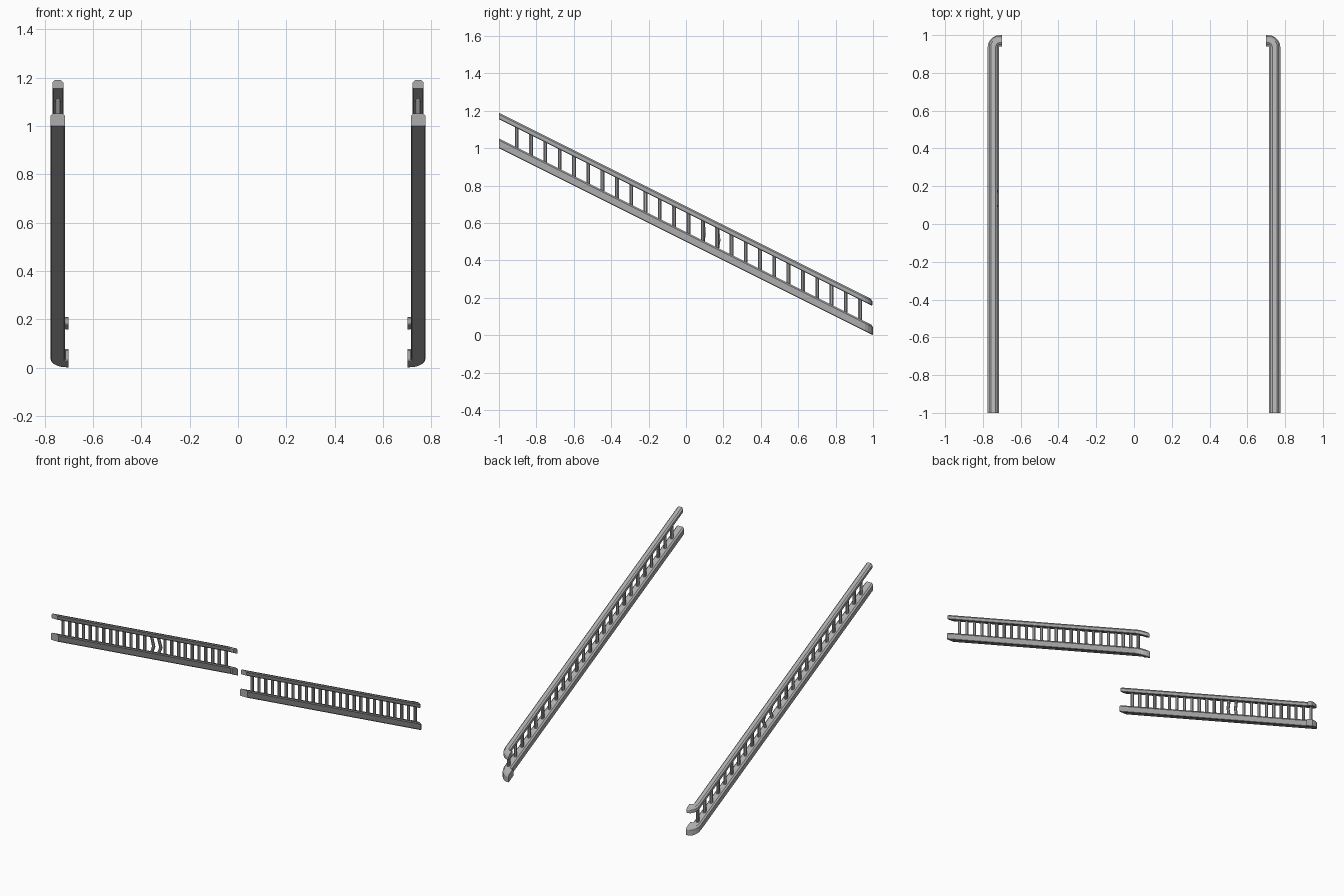
import bpy, bmesh, math
from mathutils import Vector

cube = bpy.data.objects.get("Cube")
if cube:
    bpy.data.objects.remove(cube, do_unlink=True)

SLOPE = 0.5
RAIL_X = 0.745
POSTS = 25

metal = bpy.data.materials.new("grey_metal")
metal.diffuse_color = (0.42, 0.42, 0.42, 1)
metal.use_nodes = True
metal.node_tree.nodes["Principled BSDF"].inputs["Base Color"].default_value = (0.42, 0.42, 0.42, 1)


def stair_z(y):
    return (1 - y) * SLOPE


def finish(bm, name):
    bmesh.ops.recalc_face_normals(bm, faces=bm.faces)
    mesh = bpy.data.meshes.new(name)
    bm.to_mesh(mesh)
    bm.free()
    mesh.materials.append(metal)
    obj = bpy.data.objects.new(name, mesh)
    bpy.context.collection.objects.link(obj)


def bridge(bm, rings):
    for a, b in zip(rings, rings[1:]):
        for i in range(len(a)):
            j = (i + 1) % len(a)
            bm.faces.new((a[i], a[j], b[j], b[i]))
    bm.faces.new(rings[0])
    bm.faces.new(rings[-1][::-1])


def rail(name, side, half, low, high, bevel, back):
    """Chamfered bar that follows the stair slope and turns inward at its foot."""
    radius = 0.034
    centre_y = back - half - radius
    path = [(RAIL_X, -1, 0)]
    for k in range(6):
        a = math.pi / 2 * k / 5
        path.append((RAIL_X - radius * (1 - math.cos(a)), centre_y + radius * math.sin(a), a))
    path.append((0.70, centre_y + radius, math.pi / 2))
    section = [(half - 0.004, low), (half, low + 0.004), (half, high - bevel),
               (half - bevel, high)]
    section += [(-u, v) for u, v in reversed(section)]
    bm = bmesh.new()
    rings = []
    for x, y, a in path:
        ring = []
        for u, v in section:
            py = y + u * math.sin(a)
            ring.append(bm.verts.new((side * (x + u * math.cos(a)), py, stair_z(py) + v)))
        rings.append(ring)
    bridge(bm, rings)
    finish(bm, name)


def balusters(name, side, bent):
    """Row of upright octagonal bars; the bent ones bow inward."""
    bm = bmesh.new()
    for n in range(POSTS):
        y = -0.905 + n * 0.0765
        bow = bent.get(n, (0, 0))
        rings = []
        for height, amount in ((0.04, 0), (0.09, 1), (0.12, 0.6), (0.165, 0)):
            ring = []
            for k in range(8):
                a = math.tau * (k + 0.5) / 8
                ring.append(bm.verts.new(Vector((
                    side * (RAIL_X - bow[0] * amount) + 0.011 * math.cos(a),
                    y + bow[1] * amount + 0.011 * math.sin(a),
                    stair_z(y) + height))))
            rings.append(ring)
        bridge(bm, rings)
    finish(bm, name)


for label, side in (("left", 1), ("right", -1)):
    rail(label + "_base_rail", side, 0.03, 0, 0.052, 0.01, 1.0)
    rail(label + "_handrail", side, 0.023, 0.155, 0.19, 0.01, 0.996)
    bent = {13: (0.014, 0.006), 14: (0.016, 0.008)} if side < 0 else {}
    balusters(label + "_balusters", side, bent)
